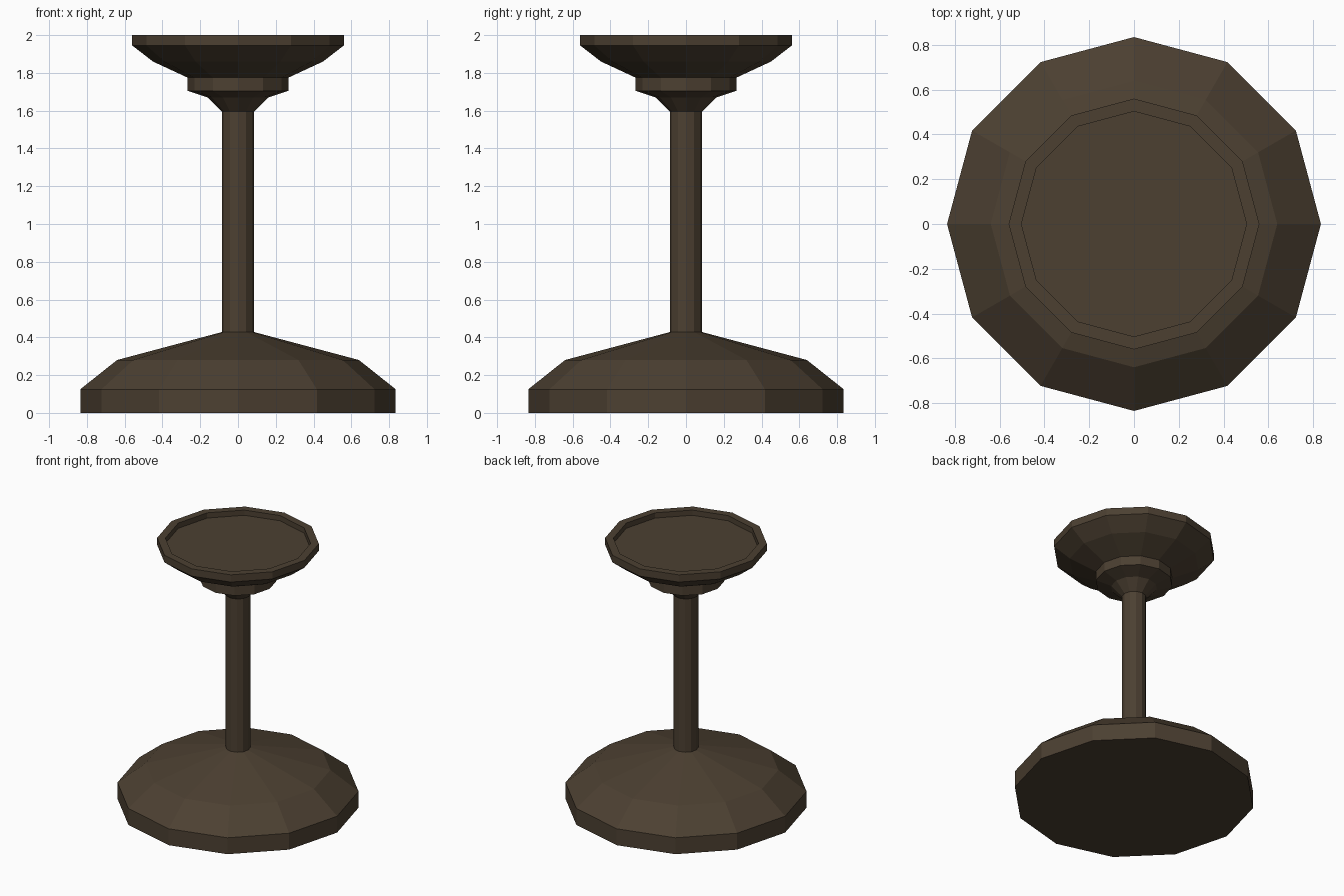
import bpy
import bmesh
from math import cos, sin, tau

SIDES = 12

cube = bpy.data.objects.get("Cube")
if cube:
    bpy.data.objects.remove(cube, do_unlink=True)

bronze = bpy.data.materials.new("dark_bronze")
bronze.use_nodes = True
colour = (0.072, 0.051, 0.031, 1)
bronze.diffuse_color = colour
bronze.node_tree.nodes["Principled BSDF"].inputs["Base Color"].default_value = colour


def turned_part(name, profile, cap_bottom=False, cap_top=False):
    """Revolve (radius, height) points into a flat-faceted part."""
    bm = bmesh.new()
    rings = []
    for r, z in profile:
        rings.append([bm.verts.new((r * cos(tau * i / SIDES), r * sin(tau * i / SIDES), z))
                      for i in range(SIDES)])
    for low, high in zip(rings, rings[1:]):
        for i in range(SIDES):
            j = (i + 1) % SIDES
            bm.faces.new((low[i], low[j], high[j], high[i]))
    if cap_bottom:
        bm.faces.new(rings[0][::-1])
    if cap_top:
        bm.faces.new(rings[-1])
    mesh = bpy.data.meshes.new(name)
    bm.to_mesh(mesh)
    bm.free()
    mesh.materials.append(bronze)
    obj = bpy.data.objects.new(name, mesh)
    bpy.context.collection.objects.link(obj)
    return obj


STEM = 0.085

# Wide stepped foot
turned_part("base", [(0.835, 0), (0.835, 0.125), (0.64, 0.28), (STEM, 0.428)], cap_bottom=True)

# Slim column
turned_part("stem", [(STEM, 0.428), (STEM, 1.595)])

# Flared collar under the dish
turned_part("collar", [(STEM, 1.595), (0.16, 1.67), (0.267, 1.705), (0.267, 1.775)])

# Dish with a raised rim and a shallow recessed floor
turned_part("dish", [(0.267, 1.775), (0.45, 1.86), (0.56, 1.945), (0.56, 2.0),
                     (0.503, 2.0), (0.503, 1.96)], cap_top=True)
